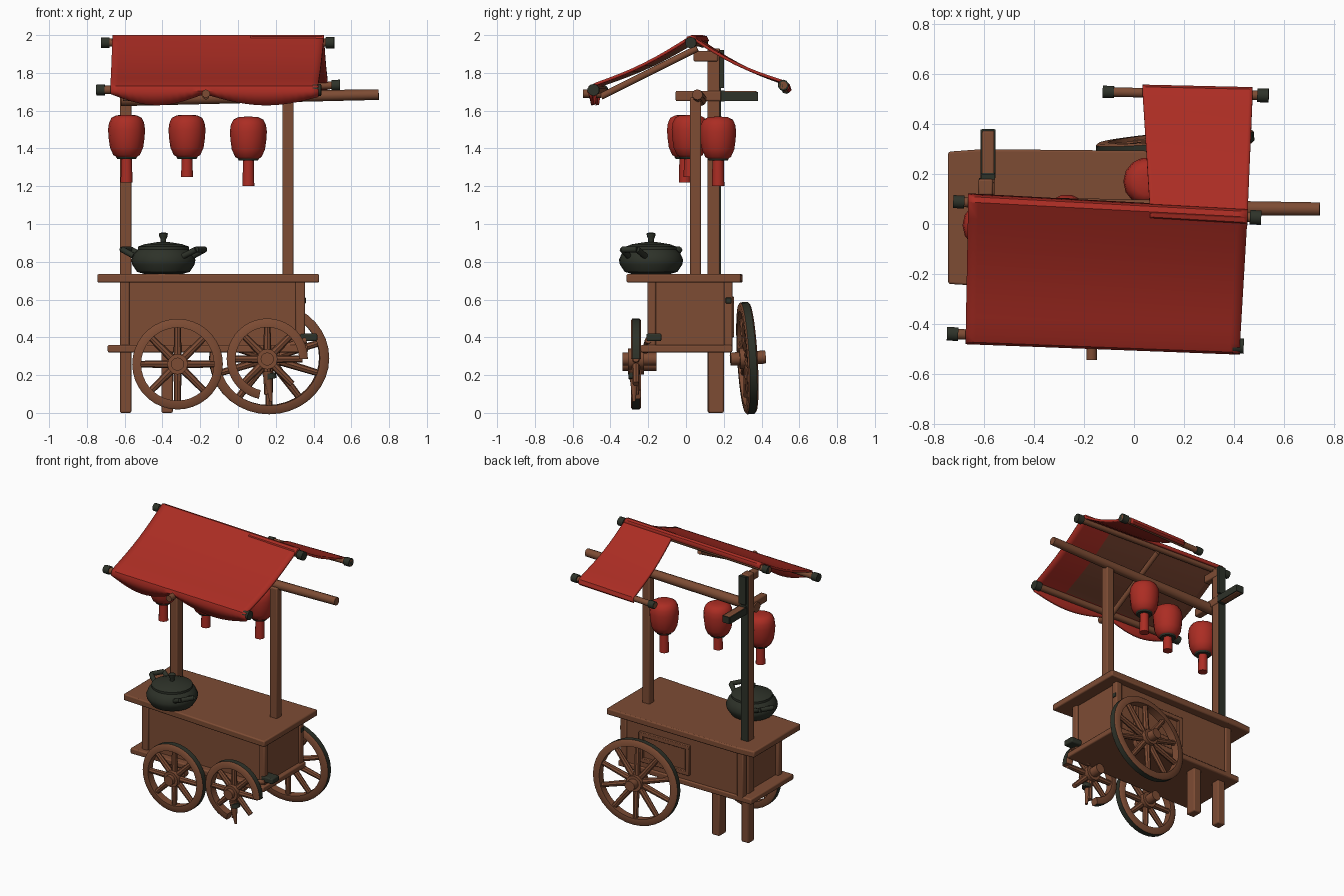
import bpy, bmesh, math
from mathutils import Vector, Matrix

if "Cube" in bpy.data.objects:
    bpy.data.objects.remove(bpy.data.objects["Cube"])


def material(name, rgb):
    m = bpy.data.materials.new(name)
    m.diffuse_color = (*rgb, 1)
    m.use_nodes = True
    m.node_tree.nodes["Principled BSDF"].inputs["Base Color"].default_value = m.diffuse_color
    return m


WOOD = material("brown wood", (0.205, 0.072, 0.034))
DARK = material("dark iron", (0.027, 0.032, 0.022))
RED = material("red cloth", (0.41, 0.026, 0.017))
LINING = material("brown lining", (0.19, 0.058, 0.03))


def finish(name, bm, mats, smooth=True, bevel=0):
    me = bpy.data.meshes.new(name)
    bm.to_mesh(me)
    bm.free()
    for m in mats:
        me.materials.append(m)
    ob = bpy.data.objects.new(name, me)
    bpy.context.collection.objects.link(ob)
    if bevel:
        b = ob.modifiers.new("soft edges", "BEVEL")
        b.width, b.segments = bevel, 2
    if smooth:
        bpy.ops.object.select_all(action="DESELECT")
        ob.select_set(True)
        bpy.context.view_layer.objects.active = ob
        bpy.ops.object.shade_smooth_by_angle(angle=math.radians(40))
    return ob


def box(name, x, y, z, mat=WOOD, bevel=0.008):
    bm = bmesh.new()
    bmesh.ops.create_cube(bm, size=1)
    for v in bm.verts:
        v.co = [lo + (c + 0.5) * (hi - lo) for c, (lo, hi) in zip(v.co, (x, y, z))]
    return finish(name, bm, [mat], True, bevel)


def add_pole(bm, a, b, r1, r2=None, sides=10):
    a, b = Vector(a), Vector(b)
    d = b - a
    mat = Matrix.Translation((a + b) / 2) @ d.to_track_quat("Z", "Y").to_matrix().to_4x4()
    bmesh.ops.create_cone(bm, cap_ends=True, segments=sides, radius1=r1,
                          radius2=r1 if r2 is None else r2, depth=d.length, matrix=mat)


def pole(name, a, b, r, mat=WOOD, r2=None):
    bm = bmesh.new()
    add_pole(bm, a, b, r, r2)
    return finish(name, bm, [mat])


def tipped_pole(name, a, b, r, tip=0.045):
    pole(name, a, b, r)
    a, b = Vector(a), Vector(b)
    d = (b - a).normalized() * tip
    pole(name + "_left_tip", a, a + d, r * 1.3, DARK)
    pole(name + "_right_tip", b - d, b, r * 1.45, DARK)


def lathe(name, profile, loc, mat, sides=20):
    bm = bmesh.new()
    rings = [[bm.verts.new((loc[0] + r * math.cos(2 * math.pi * i / sides),
                            loc[1] + r * math.sin(2 * math.pi * i / sides), loc[2] + z))
              for i in range(sides)] for r, z in profile]
    for p, q in zip(rings, rings[1:]):
        for i in range(sides):
            j = (i + 1) % sides
            bm.faces.new((p[i], p[j], q[j], q[i]))
    bm.faces.new(rings[0][::-1])
    bm.faces.new(rings[-1])
    return finish(name, bm, [mat])


def wheel(name, loc, r, spokes, yaw=0, roll=0, arc=(0, 360), hub=(-.07, .07), wide=1):
    """Spoked wheel around the y axis; the tread faces are dark."""
    bm = bmesh.new()
    full = arc[1] - arc[0] >= 360
    n, w, t = 36, 0.027, 0.047
    section = [(r, -w * .7), (r, w * .7), (r - .01, w), (r - t, w), (r - t, -w), (r - .01, -w)]
    rings = []
    for i in range(n if full else n + 1):
        a = math.radians(arc[0] + (arc[1] - arc[0]) * i / n)
        rings.append([bm.verts.new((c * math.cos(a), y, c * math.sin(a))) for c, y in section])
    for i in range(n):
        p, q = rings[i], rings[(i + 1) % len(rings)]
        for k in range(6):
            f = bm.faces.new((p[k], q[k], q[(k + 1) % 6], p[(k + 1) % 6]))
            f.material_index = 1 if k == 0 else 0
    if not full:
        bm.faces.new(rings[0])
        bm.faces.new(rings[-1][::-1])
    bmesh.ops.recalc_face_normals(bm, faces=bm.faces)
    for i in range(spokes):
        a = 2 * math.pi * i / spokes + math.pi / 2
        d = Vector((math.cos(a), 0, math.sin(a)))
        add_pole(bm, d * 0.02, d * (r - t * .6), 0.022, 0.017, 8)
    add_pole(bm, (0, hub[0], 0), (0, hub[1], 0), 0.035, sides=12)
    add_pole(bm, (0, -w * 1.6, 0), (0, w * 1.6, 0), 0.055, sides=12)
    ob = finish(name, bm, [WOOD, DARK])
    ob.location, ob.rotation_euler, ob.scale = loc, (roll, 0, yaw), (wide, 1, 1)
    return ob


def cloth(name, ridge, eave, sag, hang, lined):
    """Sagging sheet lapped over the ridge pole and the eave pole, ending in a hanging hem."""
    nu, nv = 28, 8
    bm = bmesh.new()
    (ra, rb), (ea, eb) = [[Vector(p) for p in e] for e in (ridge, eave)]
    out = Vector((0, ea.y - ra.y, 0)).normalized()
    up = Vector((0, 0, 1))
    grid = []
    for i in range(nu + 1):
        u = i / nu
        top, low = ra.lerp(rb, u), ea.lerp(eb, u)
        h = hang(u)
        col = [top - out * .035 - up * .03, top - out * .022 - up * .006]
        col += [top.lerp(low, j / nv) - up * sag * math.sin(math.pi * j / nv)
                for j in range(nv + 1)]
        col += [low + out * .035 - up * .018, low + out * .044 - up * .045,
                low + out * .03 - up * (.06 + h)]
        grid.append([bm.verts.new(c) for c in col])
    for i, (p, q) in enumerate(zip(grid, grid[1:])):
        for j in range(len(p) - 1):
            f = bm.faces.new((p[j], p[j + 1], q[j + 1], q[j]))
            f.material_index = 0 if 0 < j < nv + 2 and i < lined * nu else 2
    ob = finish(name, bm, [RED, LINING, RED, RED])
    s = ob.modifiers.new("thickness", "SOLIDIFY")
    s.thickness, s.offset, s.material_offset = 0.016, -1, 1
    return ob


# Cart body
bm = bmesh.new()
outline = [(-.745, -.24), (.43, -.315), (.43, .29), (-.61, .3), (-.745, .29)]
base = bm.faces.new([bm.verts.new((x, y, .69)) for x, y in outline])
ext = bmesh.ops.extrude_face_region(bm, geom=[base])
for v in ext["geom"]:
    if isinstance(v, bmesh.types.BMVert):
        v.co.z = .735
bmesh.ops.recalc_face_normals(bm, faces=bm.faces)
finish("table_top", bm, [WOOD], True, .008)
box("body", (-.6, .34), (-.19, .235), (.34, .7))
box("base_plank", (-.69, .37), (-.24, .245), (.32, .36))
for x in (-.6, .33):
    for y in (-.185, .22):
        box("corner_batten", (x - .025, x + .025), (y - .02, y + .025), (.34, .7))
for z in (.4, .585):
    box("back_panel_rail", (-.2, .2), (.23, .255), (z, z + .03), bevel=.004)
for x in (-.2, .17):
    box("back_panel_stile", (x, x + .03), (.23, .255), (.4, .615), bevel=.004)
box("broken_bracket", (.33, .42), (-.21, -.13), (.38, .42), DARK)
pole("broken_bracket_arm", (.2, -.215, .33), (.36, -.2, .385), .018)
box("side_latch", (.34, .36), (.21, .24), (.58, .61), DARK, .003)

# Legs, posts and beams
box("back_leg", (-.405, -.345), (.12, .2), (0, .33))
box("left_post", (-.625, -.565), (.115, .18), (0, 1.93))
box("left_post_back_plate", (-.622, -.568), (.178, .185), (.73, 1.92), DARK, 0)
box("right_post", (.235, .295), (.02, .08), (.72, 1.67))
pole("long_beam", (-.62, .075, 1.66), (.745, .06, 1.685), .036, r2=.028)
box("cross_beam", (-.61, -.56), (-.055, .375), (1.65, 1.705))
for x in (-.615, -.562):
    box("cross_beam_plate", (x, x + .007), (.185, .378), (1.652, 1.7), DARK, 0)
box("cross_beam_end", (-.61, -.56), (.372, .38), (1.652, 1.7), DARK, 0)
box("cross_beam_strap", (-.612, -.558), (.183, .205), (1.648, 1.708), DARK, .002)
box("ridge_bracket", (-.61, -.56), (.04, .17), (1.86, 1.915))
box("ridge_bracket_plate", (-.612, -.558), (.178, .2), (1.72, 1.92), DARK, 0)

# Awning frame and cloth
tipped_pole("ridge_pole", (-.725, .09, 1.96), (.51, .025, 1.96), .021)
tipped_pole("front_eave_pole", (-.75, -.44, 1.71), (.44, -.49, 1.71), .022)
tipped_pole("back_eave_pole", (-.125, .53, 1.715), (.54, .515, 1.735), .02)
pole("middle_rafter", (-.15, .06, 1.93), (-.17, -.45, 1.675), .018)
pole("middle_rafter_end", (-.17, -.45, 1.69), (-.17, -.545, 1.69), .022)
cloth("front_awning", ((-.665, .088, 2.0), (.455, .028, 2.0)),
      ((-.675, -.438, 1.748), (.425, -.48, 1.748)), .022,
      lambda u: .0 + .06 * abs(math.sin(math.pi * (u / .45 if u < .45 else (u - .45) / .6))), .78)
cloth("back_awning", ((.455, .028, 1.998), (.065, .05, 1.998)),
      ((.475, .505, 1.765), (.035, .515, 1.755)), .025, lambda u: 0, 0)

# Wheels with axle stubs
wheel("front_left_wheel", (-.32, -.265, .258), .24, 8, hub=(-.07, .11))
wheel("front_right_wheel", (.155, -.265, .285), .215, 8, arc=(0, 258), hub=(-.07, .11))
wheel("back_wheel", (.165, .325, .29), .297, 10, yaw=.09, roll=.06, hub=(-.09, .095), wide=1.07)
pole("broken_spoke", (.155, -.275, .22), (.175, -.275, .06), .028, r2=.008)
pole("broken_spoke_band", (.17, -.275, .21), (.175, -.275, .18), .03, DARK)

# Cooking pot
PX, PY = -.395, -.185
lathe("pot", [(.1, 0), (.14, .012), (.165, .05), (.17, .075), (.155, .11), (.135, .13), (.135, .145),
              (.1, .158), (.04, .168), (.015, .17), (.015, .185), (.022, .2), (.024, .215), (.01, .22)],
      (PX, PY, .735), DARK, 24)
for s in (-1, 1):
    d, side = Vector((.87 * s, -.5 * s, 0)), Vector((.5, .87, 0))
    c = Vector((PX, PY, .83))
    pts = [c + d * .15 + side * .05, c + d * .225 + side * .045 + Vector((0, 0, .035)),
           c + d * .225 - side * .045 + Vector((0, 0, .035)), c + d * .15 - side * .05]
    bm = bmesh.new()
    for p, q in zip(pts, pts[1:]):
        add_pole(bm, p, q, .016)
    finish("pot_handle", bm, [DARK])

# Hanging lanterns with tassels
for x, y, z, low in ((-.59, -.005, 1.465, 1.22), (-.27, .02, 1.465, 1.25), (.055, .17, 1.455, 1.2)):
    lathe("lantern", [(.045, -.115), (.07, -.1), (.088, -.06), (.095, -.01), (.098, .035), (.093, .07),
                      (.08, .097), (.055, .11), (.02, .113)], (x, y, z), RED, 14)
    lathe("lantern_bottom_cap", [(.05, -.12), (.056, -.109)], (x, y, z), DARK, 12)
    pole("lantern_tassel", (x, y, low), (x, y, z - .118), .033, RED, .03)
